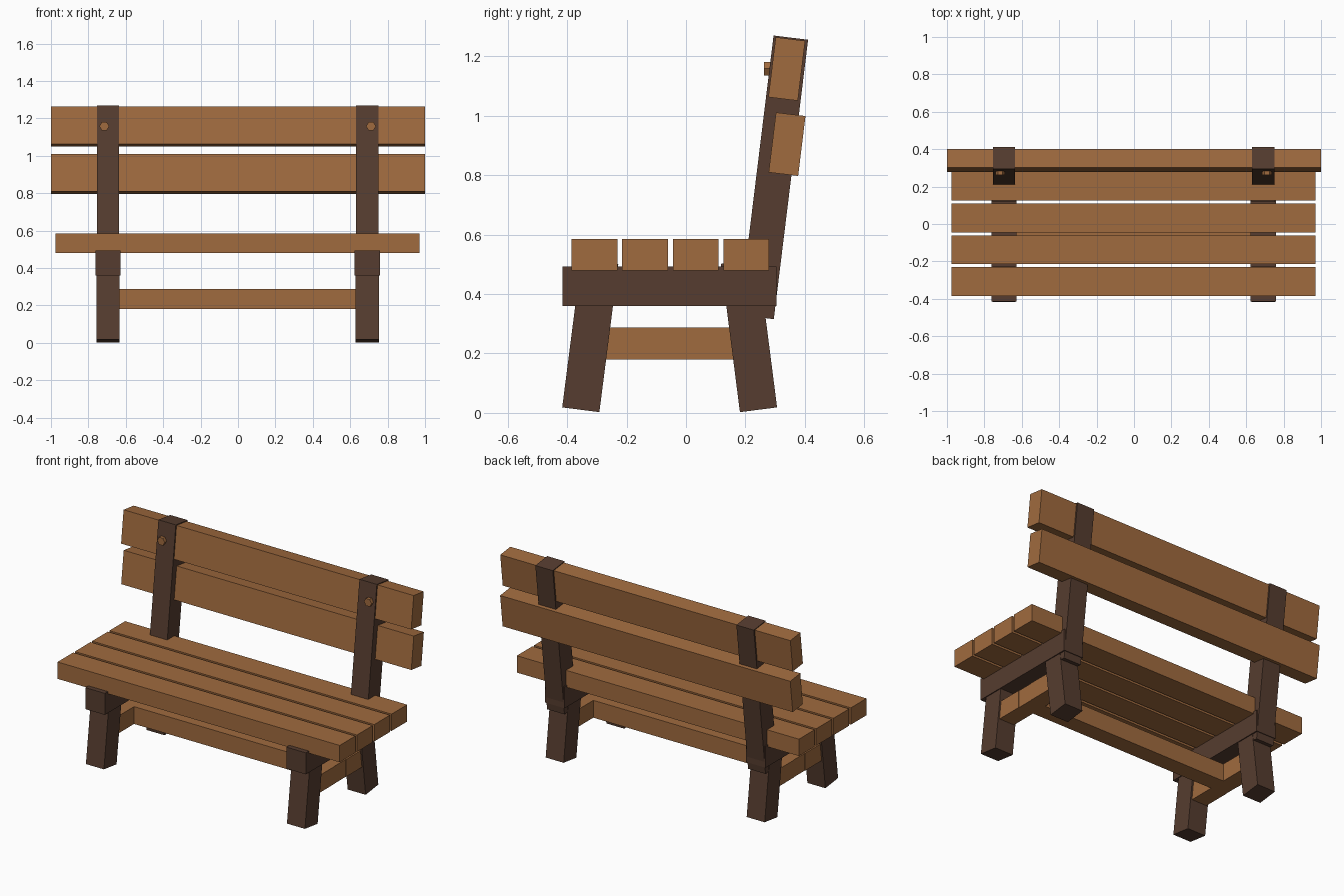
import bpy, bmesh, math
from mathutils import Matrix

if "Cube" in bpy.data.objects:
    bpy.data.objects.remove(bpy.data.objects["Cube"])


def material(name, rgb):
    m = bpy.data.materials.new(name)
    m.diffuse_color = (*rgb, 1)
    m.use_nodes = True
    m.node_tree.nodes["Principled BSDF"].inputs["Base Color"].default_value = m.diffuse_color
    return m


WOOD = material("warm_wood", (0.352, 0.146, 0.049))
DARK = material("dark_wood", (0.093, 0.046, 0.029))


def finish(name, bm, mat):
    mesh = bpy.data.meshes.new(name)
    bm.to_mesh(mesh)
    bm.free()
    mesh.materials.append(mat)
    ob = bpy.data.objects.new(name, mesh)
    bpy.context.collection.objects.link(ob)
    return ob


def box(name, centre, size, mat, tilt=0):
    """Box of a given size, leaned around x (positive tilt leans the top backwards)."""
    bm = bmesh.new()
    bmesh.ops.create_cube(bm, size=1)
    rot = Matrix.Rotation(math.radians(-tilt), 4, 'X')
    bm.transform(Matrix.Translation(centre) @ rot @ Matrix.Diagonal((*size, 1)))
    return finish(name, bm, mat)


LEAN = 7.0
MID = -0.002   # slight sideways offset of the frame

# Seat slats
for i in range(4):
    box(f"seat_slat_{i + 1}", (MID, -0.308 + i * 0.1703, 0.532), (1.945, 0.154, 0.105), WOOD)

# Backrest planks, leaning with the posts
box("upper_back_plank", (0, 0.339, 1.157), (2, 0.1, 0.203), WOOD, LEAN)
box("lower_back_plank", (0, 0.340, 0.904), (2, 0.1, 0.203), WOOD, LEAN)

# Long stretcher under the seat
box("long_stretcher", (MID, -0.0525, 0.234), (1.486, 0.105, 0.108), WOOD)

for side, s in (("left", -1), ("right", 1)):
    x = MID + s * 0.693
    # Seat support beam
    box(f"{side}_seat_beam", (x, -0.055, 0.426), (0.135, 0.72, 0.134), DARK)
    # Splayed legs
    box(f"{side}_front_leg", (x, -0.322, 0.26), (0.124, 0.126, 0.503), DARK, 7.3)
    box(f"{side}_back_leg", (x, 0.212, 0.26), (0.124, 0.126, 0.503), DARK, -7.3)
    # Backrest post
    box(f"{side}_back_post", (x, 0.295, 0.7925), (0.12, 0.117, 0.947), DARK, LEAN)
    # Side stretcher halves meeting the long stretcher
    box(f"{side}_front_side_stretcher", (x, -0.2025, 0.234), (0.104, 0.195, 0.108), WOOD)
    box(f"{side}_back_side_stretcher", (x, 0.0975, 0.234), (0.104, 0.195, 0.108), WOOD)
    # Six-sided peg on the front of the post
    bm = bmesh.new()
    bmesh.ops.create_cone(bm, cap_ends=True, segments=6, radius1=0.026, radius2=0.026, depth=0.04)
    bm.transform(Matrix.Translation((MID + s * 0.713, 0.282, 1.158))
                 @ Matrix.Rotation(math.radians(90), 4, 'X')
                 @ Matrix.Rotation(math.radians(30), 4, 'Z'))
    finish(f"{side}_post_peg", bm, WOOD)
